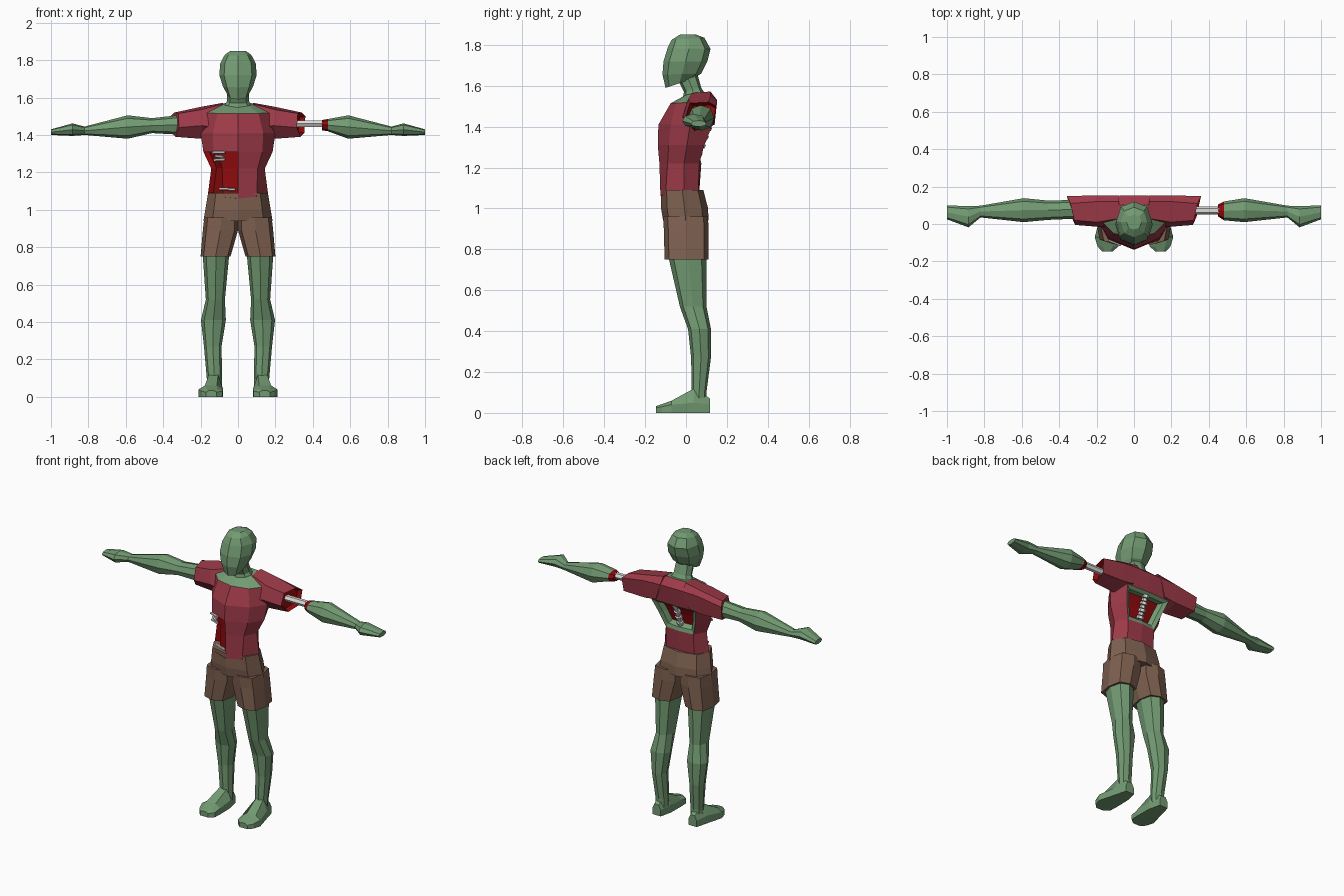
import bpy, bmesh, math
from mathutils import Vector

if "Cube" in bpy.data.objects:
    bpy.data.objects.remove(bpy.data.objects["Cube"])


def material(name, rgb):
    m = bpy.data.materials.new(name)
    m.diffuse_color = (*rgb, 1)
    m.use_nodes = True
    m.node_tree.nodes["Principled BSDF"].inputs["Base Color"].default_value = m.diffuse_color
    return m


SKIN = material("green skin", (0.17, 0.325, 0.17))
SHIRT = material("red shirt", (0.34, 0.042, 0.065))
SHORTS = material("brown shorts", (0.21, 0.118, 0.08))
FLESH = material("raw flesh", (0.27, 0.003, 0.004))
BONE = material("bone", (0.72, 0.72, 0.70))


def finish(name, bm, mats):
    bmesh.ops.recalc_face_normals(bm, faces=bm.faces)
    me = bpy.data.meshes.new(name)
    bm.to_mesh(me)
    bm.free()
    for m in mats:
        me.materials.append(m)
    ob = bpy.data.objects.new(name, me)
    bpy.context.collection.objects.link(ob)
    return ob


def skin_rings(rings):
    """Bridge equal rings of points; returns bmesh, grid of faces, two caps."""
    bm = bmesh.new()
    vs = [[bm.verts.new(p) for p in r] for r in rings]
    n = len(rings[0])
    grid = [[bm.faces.new((a[j], a[(j + 1) % n], b[(j + 1) % n], b[j])) for j in range(n)]
            for a, b in zip(vs, vs[1:])]
    caps = [bm.faces.new(vs[0][::-1]), bm.faces.new(vs[-1])]
    bmesh.ops.recalc_face_normals(bm, faces=bm.faces)
    return bm, grid, caps


def loft(name, rings, mat):
    return finish(name, skin_rings(rings)[0], [mat])


def cut_in(bm, faces, width, depth, rim, floor):
    """Sink a region of faces, colouring the rim and the floor."""
    res = bmesh.ops.inset_region(bm, faces=faces, thickness=width, depth=-depth,
                                 use_even_offset=True)
    for f in res["faces"]:
        f.material_index = rim
    for f in faces:
        f.material_index = floor


def oct8(x0, x1, y0, y1, d=0.74):
    """Eight-sided section inside a box, starting at the front."""
    cx, cy, hx, hy = (x0 + x1) / 2, (y0 + y1) / 2, (x1 - x0) / 2, (y1 - y0) / 2
    unit = [(0, -1), (d, -d), (1, 0), (d, d), (0, 1), (-d, d), (-1, 0), (-d, -d)]
    return [(cx + hx * u, cy + hy * v) for u, v in unit]


def level(z, *box, d=0.74):
    return [(x, y, z) for x, y in oct8(*box, d=d)]


def tilted(zf, zb, hx, yf, yb):
    return [(x, y, zf + (zb - zf) * (y - yf) / (yb - yf)) for x, y in oct8(-hx, hx, yf, yb)]


def upright(x, y0, y1, z0, z1, d=0.74):
    return [(x, y, z) for y, z in oct8(y0, y1, z0, z1, d=d)]


def flip(rings, s):
    return [[(s * x, y, z) for x, y, z in r] for r in rings]


def rod(name, a, b, r, sides=6):
    a, b = Vector(a), Vector(b)
    bm = bmesh.new()
    bmesh.ops.create_cone(bm, cap_ends=True, segments=sides, radius1=r, radius2=r,
                          depth=(b - a).length)
    bm.transform(Vector((0, 0, 1)).rotation_difference(b - a).to_matrix().to_4x4())
    bmesh.ops.translate(bm, verts=bm.verts, vec=(a + b) / 2)
    return finish(name, bm, [BONE])


# head and neck
loft("head", [tilted(1.59, 1.635, .055, -.10, .035), tilted(1.655, 1.66, .08, -.115, .075),
              tilted(1.72, 1.72, .10, -.11, .105), tilted(1.785, 1.78, .095, -.09, .12),
              tilted(1.825, 1.835, .07, -.07, .09), tilted(1.85, 1.85, .04, -.03, .05)], SKIN)
loft("neck", [tilted(1.52, 1.55, .085, -.02, .10), tilted(1.57, 1.59, .06, -.01, .075),
              tilted(1.64, 1.66, .055, -.045, .055)], SKIN)


# torso: half section is front centre, front side, side, back side, back centre
def torso_ring(zs, half):
    pts = [(x, y, z) for (x, y), z in zip(half, zs)]
    return pts + [(-x, y, z) for x, y, z in pts[3:0:-1]]


bm, grid, caps = skin_rings([
    torso_ring((1.06, 1.07, 1.09, 1.09, 1.08), ((0, -.125), (.10, -.10), (.16, -.01), (.10, .06), (0, .065))),
    torso_ring((1.22,) * 5, ((0, -.13), (.105, -.09), (.143, -.01), (.10, .065), (0, .075))),
    torso_ring((1.31,) * 5, ((0, -.138), (.13, -.085), (.185, .005), (.13, .09), (0, .10))),
    torso_ring((1.41,) * 5, ((0, -.135), (.135, -.075), (.20, .02), (.16, .13), (0, .135))),
    torso_ring((1.515, 1.515, 1.52, 1.53, 1.53), ((0, -.075), (.11, -.05), (.18, .02), (.16, .15), (0, .152))),
    torso_ring((1.55, 1.555, 1.565, 1.57, 1.57), ((0, -.01), (.06, .0), (.085, .04), (.07, .10), (0, .105))),
])
for j in (0, 1, 6, 7):
    grid[4][j].material_index = 1
caps[1].material_index = 1
cut_in(bm, [grid[i][j] for i in (0, 1) for j in (6, 7)], .004, .03, 2, 2)
back = [grid[i][j] for i in (1, 2) for j in (3, 4)]
cut_in(bm, back, .022, .012, 1, 1)
cut_in(bm, back, .012, .03, 1, 2)
finish("torso", bm, [SHIRT, SKIN, FLESH])

# sleeves; the torn one shows flesh inside
for s, side in ((-1, "right"), (1, "left")):
    rings = [[(.08, .03, 1.565), (.08, .12, 1.572), (.08, .152, 1.53), (.12, .14, 1.42),
              (.13, .05, 1.39), (.13, -.02, 1.44)],
             [(.20, .01, 1.535), (.20, .12, 1.55), (.20, .152, 1.525), (.20, .14, 1.41),
              (.20, .04, 1.38), (.19, -.015, 1.45)],
             [(.32, .02, 1.515), (.34, .11, 1.52), (.36, .15, 1.50), (.355, .135, 1.41),
              (.335, .04, 1.39), (.315, -.005, 1.44)]]
    bm, grid, caps = skin_rings(flip(rings, s))
    if s > 0:
        cut_in(bm, [caps[1]], .012, .03, 1, 1)
    finish(side + "_sleeve", bm, [SHIRT, FLESH])

# arms: one whole, one a severed forearm on a bare bone
forearm = [upright(.59, .01, .138, 1.38, 1.505), upright(.82, .035, .098, 1.40, 1.445),
           upright(.885, -.018, .095, 1.395, 1.462), upright(1.0, .025, .10, 1.40, 1.43)]
loft("right_arm", flip([upright(.28, .03, .13, 1.40, 1.51),
                        upright(.46, .022, .125, 1.41, 1.49)] + forearm, -1), SKIN)
bm, grid, caps = skin_rings([upright(.45, .04, .105, 1.425, 1.48),
                             upright(.48, .02, .12, 1.42, 1.485)] + forearm)
for f in grid[0] + [caps[0]]:
    f.material_index = 1
finish("left_forearm", bm, [SKIN, FLESH])
rod("arm_bone", (.28, .072, 1.46), (.47, .072, 1.46), .021)

# shorts
loft("shorts_hips", [level(1.09, -.16, .16, -.122, .085), level(1.0, -.175, .175, -.122, .108),
                     level(.94, -.185, .185, -.112, .11)], SHORTS)
for s, side in ((-1, "right"), (1, "left")):
    loft(side + "_shorts_leg", flip([level(.96, .0, .18, -.112, .108, d=.8),
                                     level(.89, .0, .188, -.108, .11, d=.8),
                                     level(.75, .04, .20, -.105, .11, d=.8)], s), SHORTS)
    # leg and foot
    loft(side + "_leg", flip([level(.78, .045, .19, -.09, .10), level(.52, .07, .172, -.03, .10),
                              level(.41, .065, .198, .01, .122), level(.27, .088, .182, .025, .122),
                              level(.10, .085, .167, .028, .10), level(.04, .085, .165, .03, .10)], s), SKIN)

    def sole(y, xi, xo, top, edge):
        m, w = (xi + xo) / 2, (xo - xi) * .25
        return [(xi, y, 0), (xo, y, 0), (xo, y, edge), (m + w, y, top), (m - w, y, top), (xi, y, edge)]

    loft(side + "_foot", flip([sole(.118, .10, .16, .07, .04), sole(.04, .082, .18, .12, .05),
                               sole(-.07, .08, .21, .06, .04), sole(-.12, .083, .195, .042, .03),
                               sole(-.147, .115, .17, .033, .025)], s), SKIN)

# broken ribs in the belly wound
for i, (x0, x1, z0, z1) in enumerate(((-.135, -.07, 1.305, 1.308), (-.12, -.08, 1.288, 1.282),
                                      (-.128, -.07, 1.265, 1.268), (-.10, -.015, 1.112, 1.108))):
    rod(f"rib_{i + 1}", (x0, -.085, z0), (x1, -.112, z1), .008)

# spine in the back wound
for i in range(8):
    t = i / 7
    y, z = .066 + .055 * t, 1.25 + .145 * t
    rod(f"vertebra_{i + 1}", (0, y - .02, z - .008), (0, y - .012, z + .008), .017 + .005 * (i % 2), 6)
